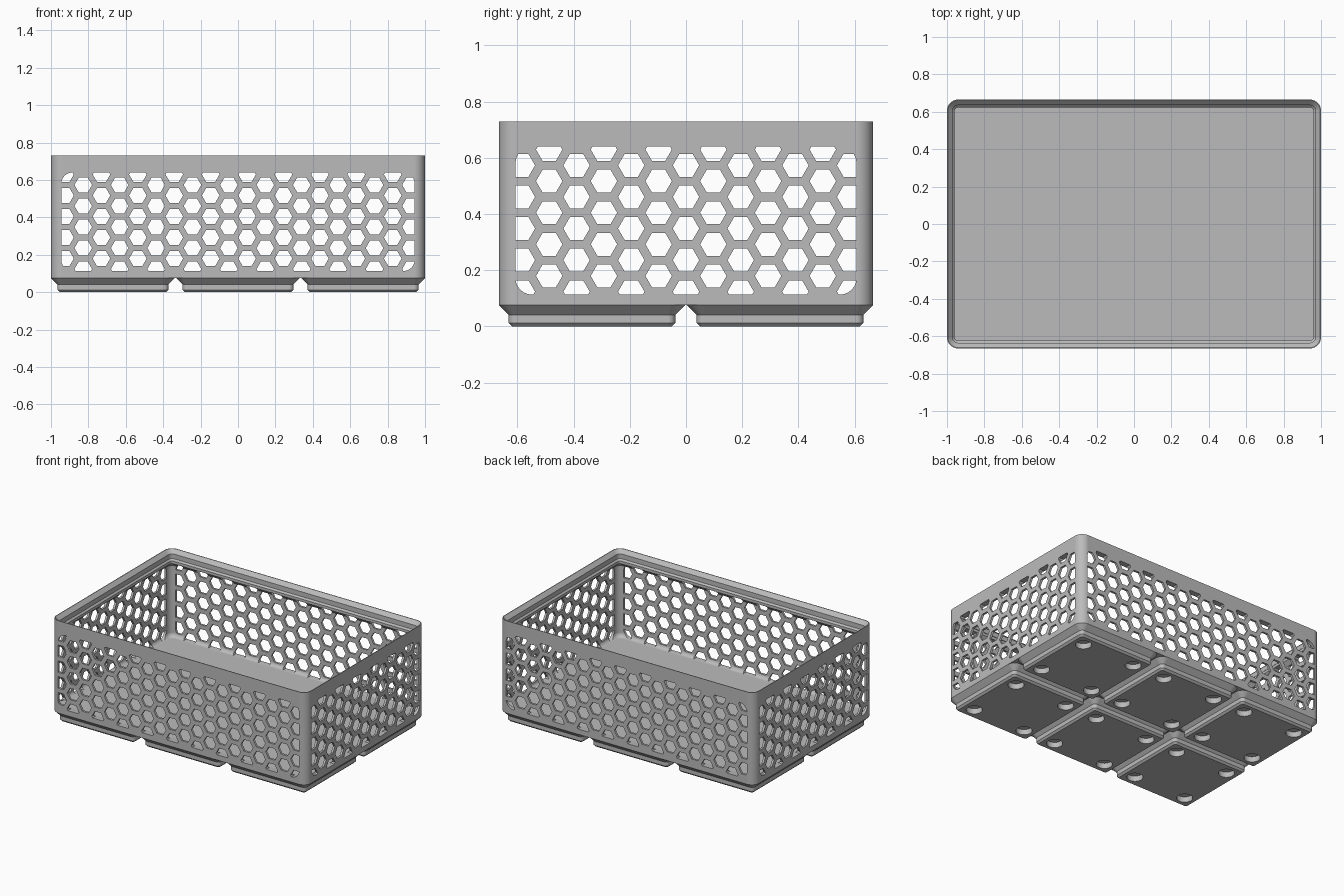
import bpy, bmesh, math
from math import sin, cos, pi, radians
from mathutils import Matrix

cube = bpy.data.objects.get("Cube")
if cube:
    bpy.data.objects.remove(cube, do_unlink=True)

MM = 2 / 125.5          # model units per millimetre
PITCH = 42 * MM         # spacing of the base feet
HX, HY = 1.0, 83.5 / 2 * MM

grey = bpy.data.materials.new("plain_grey")
grey.use_nodes = True
COLOUR = (0.5, 0.5, 0.5, 1)
grey.diffuse_color = COLOUR
grey.node_tree.nodes["Principled BSDF"].inputs["Base Color"].default_value = COLOUR


def make_object(name, bm):
    bmesh.ops.recalc_face_normals(bm, faces=bm.faces[:])
    mesh = bpy.data.meshes.new(name)
    bm.to_mesh(mesh)
    bm.free()
    mesh.materials.append(grey)
    ob = bpy.data.objects.new(name, mesh)
    bpy.context.collection.objects.link(ob)
    return ob


def rounded_rect(hx, hy, r, steps):
    """Outline of a rounded rectangle, counter-clockwise."""
    pts = []
    for quarter, (sx, sy) in enumerate([(1, 1), (-1, 1), (-1, -1), (1, -1)]):
        for i in range(steps + 1):
            a = (quarter + i / steps) * pi / 2
            pts.append((sx * (hx - r) + r * cos(a), sy * (hy - r) + r * sin(a)))
    return pts


def loft(name, hx, hy, profile, steps):
    """Solid lofted through rounded rectangles; profile is (inset, z) in mm."""
    bm = bmesh.new()
    rings = []
    for inset, z in profile:
        d = inset * MM
        outline = rounded_rect(hx - d, hy - d, (3.75 - inset) * MM, steps)
        rings.append([bm.verts.new((x, y, z * MM)) for x, y in outline])
    n = len(rings[0])
    for a, b in zip(rings, rings[1:]):
        for i in range(n):
            j = (i + 1) % n
            bm.faces.new((a[i], a[j], b[j], b[i]))
    bm.faces.new(rings[0])
    bm.faces.new(rings[-1])
    return make_object(name, bm)


def prism(bm, outline, half_length):
    """Extrude an (across, up) outline along y, both ways from the centre."""
    front = [bm.verts.new((u, -half_length, v)) for u, v in outline]
    back = [bm.verts.new((u, half_length, v)) for u, v in outline]
    bm.faces.new(front)
    bm.faces.new(back)
    for i in range(len(front)):
        j = (i + 1) % len(front)
        bm.faces.new((front[i], front[j], back[j], back[i]))


def boolean(ob, cutter, operation="DIFFERENCE"):
    """Apply a boolean, then discard the cutter."""
    mod = ob.modifiers.new("cut", "BOOLEAN")
    mod.operation, mod.solver, mod.object = operation, "EXACT", cutter
    bpy.context.view_layer.objects.active = ob
    bpy.ops.object.modifier_apply(modifier=mod.name)
    bpy.data.objects.remove(cutter, do_unlink=True)


def finish(ob):
    bpy.ops.object.select_all(action="DESELECT")
    ob.select_set(True)
    bpy.context.view_layer.objects.active = ob
    bpy.ops.object.shade_smooth_by_angle(angle=radians(25))
    mod = ob.modifiers.new("even_shading", "WEIGHTED_NORMAL")
    mod.keep_sharp = True


# Honeycomb cutter: hexagon prisms trimmed to a rounded window
CELL = 0.1124
COLUMN = CELL * cos(pi / 6)
HEX_R = 0.047
Z_LOW, Z_HIGH = 0.113, 0.64
Z_MID = (Z_LOW + Z_HIGH) / 2


def honeycomb(half_width, half_length, columns, first_shift):
    bm = bmesh.new()
    for c in range(columns):
        u = (c - (columns - 1) / 2) * COLUMN
        shift = first_shift if c % 2 == 0 else -first_shift
        for row in range(-3, 4):
            v = Z_MID + (row + shift) * CELL
            if abs(v - Z_MID) < 0.3:
                prism(bm, [(u + HEX_R * cos(k * pi / 3), v + HEX_R * sin(k * pi / 3))
                           for k in range(6)], half_length)
    cells = make_object("honeycomb_cutter", bm)
    bm = bmesh.new()
    window = rounded_rect(half_width, (Z_HIGH - Z_LOW) / 2, 0.06, 6)
    prism(bm, [(u, v + Z_MID) for u, v in window], half_length + 0.1)
    boolean(cells, make_object("window_cutter", bm), "INTERSECT")
    cells.hide_render = True
    return cells


# Bin body: outer wall, stepped stacking lip, inner wall, filleted floor
FILLET, WALL, FLOOR = 1.9, 0.95, 7
profile = [(0, 4.75), (0, 45.8), (0.3, 45.8), (1.9, 44.2), (1.9, 42.1),
           (2.6, 41.4), (2.6, 40.2), (WALL, 38.55)]
for i in range(6):
    a = i / 5 * pi / 2
    profile.append((WALL + FILLET * (1 - cos(a)), FLOOR + FILLET * (1 - sin(a))))
body = loft("bin_body", HX, HY, profile, 12)

# Pierce front and back together, then the two ends
boolean(body, honeycomb(0.945, HY + 0.1, 20, 0.25))
end_cutter = honeycomb(0.607, HX + 0.1, 13, -0.25)
end_cutter.data.transform(Matrix.Rotation(pi / 2, 4, "Z"))
boolean(body, end_cutter)
finish(body)

# Base foot: stepped chamfers with four round magnet pockets
foot_half = 20.75 * MM
foot = loft("base_foot", foot_half, foot_half,
            [(2.95, 0), (2.15, 0.8), (2.15, 2.6), (0, 4.75)], 8)
bm = bmesh.new()
for sx in (-1, 1):
    for sy in (-1, 1):
        bmesh.ops.create_cone(bm, cap_ends=True, segments=32,
                              radius1=3.25 * MM, radius2=3.25 * MM, depth=4.8 * MM,
                              matrix=Matrix.Translation((sx * 13 * MM, sy * 13 * MM, 0)))
boolean(foot, make_object("magnet_cutter", bm))
finish(foot)

# Repeat the foot in a three by two grid
for i in range(3):
    for j in range(2):
        copy = foot if i + j == 0 else foot.copy()
        if copy is not foot:
            bpy.context.collection.objects.link(copy)
        copy.location = ((i - 1) * PITCH, (j - 0.5) * PITCH, 0)
